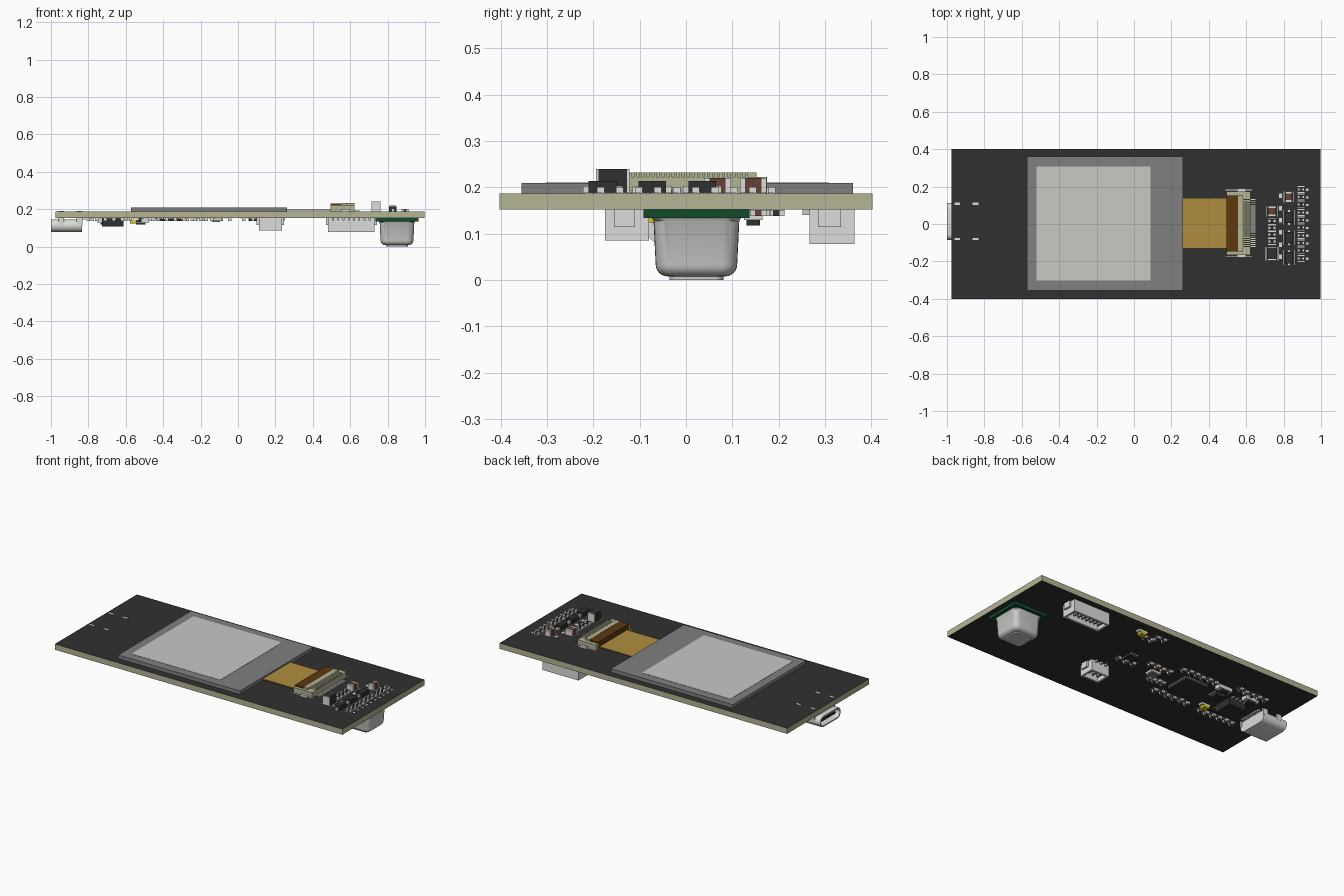
import bpy, bmesh, math, random
from mathutils import Vector

if "Cube" in bpy.data.objects:
    bpy.data.objects.remove(bpy.data.objects["Cube"])

random.seed(4)
TOP, BOT = 0.187, 0.152          # board faces

COLOURS = {
    "mask_black": (0.030, 0.030, 0.030), "board_edge": (0.46, 0.46, 0.30),
    "glass_grey": (0.21, 0.215, 0.21), "screen_light": (0.58, 0.58, 0.56),
    "flex_gold": (0.43, 0.27, 0.05), "latch_brown": (0.11, 0.040, 0.005),
    "ceramic_brown": (0.13, 0.055, 0.04), "module_green": (0.006, 0.07, 0.025),
    "lamp_yellow": (0.70, 0.56, 0.01), "metal_white": (0.72, 0.72, 0.70)}
MATS = {}
for n, c in COLOURS.items():
    MATS[n] = bpy.data.materials.new(n)
    MATS[n].diffuse_color = (*c, 1)


def finish(name, bm, mats):
    bmesh.ops.recalc_face_normals(bm, faces=bm.faces)
    me = bpy.data.meshes.new(name)
    bm.to_mesh(me)
    bm.free()
    for m in mats:
        me.materials.append(MATS[m])
    ob = bpy.data.objects.new(name, me)
    bpy.context.collection.objects.link(ob)
    return ob


def boxes(name, items):
    """One object out of boxes (x0, x1, y0, y1, z0, z1, colour)."""
    bm, mats = bmesh.new(), []
    for x0, x1, y0, y1, z0, z1, m in items:
        if m not in mats:
            mats.append(m)
        r = bmesh.ops.create_cube(bm, size=1)
        for v in r["verts"]:
            v.co = Vector((x0 if v.co.x < 0 else x1, y0 if v.co.y < 0 else y1,
                           z0 if v.co.z < 0 else z1))
        for f in {f for v in r["verts"] for f in v.link_faces}:
            f.material_index = mats.index(m)
    return finish(name, bm, mats)


def rrect(w, d, r, n=6):
    """Rounded rectangle outline with half sizes w, d."""
    pts = []
    for k, (sx, sy) in enumerate([(1, 1), (-1, 1), (-1, -1), (1, -1)]):
        for i in range(n + 1):
            a = math.pi / 2 * (k + i / n)
            pts.append((sx * (w - r) + r * math.cos(a), sy * (d - r) + r * math.sin(a)))
    return pts


def loft(name, rings, mat, angle=35):
    """Skin closed rings of points and cap both ends."""
    bm = bmesh.new()
    rows = [[bm.verts.new(p) for p in r] for r in rings]
    for a, b in zip(rows, rows[1:]):
        for i in range(len(a)):
            j = (i + 1) % len(a)
            bm.faces.new((a[i], a[j], b[j], b[i]))
    bm.faces.new(rows[0])
    bm.faces.new(rows[-1])
    ob = finish(name, bm, [mat])
    bpy.context.view_layer.objects.active = ob
    ob.select_set(True)
    bpy.ops.object.shade_smooth_by_angle(angle=math.radians(angle))
    ob.select_set(False)
    return ob


def span(side, h, lift=0):
    """Height range for a part on the top (1) or bottom (-1) of the board."""
    return (TOP + lift, TOP + h) if side > 0 else (BOT - h, BOT - lift)


def passive(name, x, y, l, w, h, side, axis, body, silk=True, cap=0.2):
    """Two-terminal part with metal ends and outline marks on the board."""
    z, s, c = span(side, h), span(side, 0.0015), l * cap
    rows = [(-l/2, -l/2 + c, -w/2, w/2, *z, "metal_white"),
            (-l/2 + c, l/2 - c, -w/2, w/2, *z, body),
            (l/2 - c, l/2, -w/2, w/2, *z, "metal_white")]
    if silk:
        for k in (-1, 1):
            e = k * (w/2 + 0.008)
            rows.append((-l/2, l/2, e - 0.002, e + 0.002, *s, "metal_white"))
    out = []
    for a, b, p, q, z0, z1, m in rows:
        out.append((x+a, x+b, y+p, y+q, z0, z1, m) if axis == "x" else (x+p, x+q, y+a, y+b, z0, z1, m))
    boxes(name, out)


def chip(name, x, y, w, d, h, pins, sides="xy", lead=0.012):
    """Black package under the board with rows of leads."""
    out = [(x - w/2, x + w/2, y - d/2, y + d/2, BOT - h, BOT, "mask_black")]
    for i in range(pins):
        t = (i + 0.5) / pins - 0.5
        for k in (-1, 1):
            if "x" in sides:
                e, c = x + k * (w/2 + lead/2), y + t * d
                out.append((e - lead/2, e + lead/2, c - d/pins/4, c + d/pins/4, BOT - 0.005, BOT, "metal_white"))
            if "y" in sides:
                e, c = y + k * (d/2 + lead/2), x + t * w
                out.append((c - w/pins/4, c + w/pins/4, e - lead/2, e + lead/2, BOT - 0.005, BOT, "metal_white"))
    boxes(name, out)


def socket(name, x0, x1, y0, y1, z0, pins, pin_side):
    """Open tray socket facing down, with contacts inside and solder legs."""
    t = 0.012
    out = [(x0, x1, y0, y0 + t, z0, BOT, "metal_white"), (x0, x1, y1 - t, y1, z0, BOT, "metal_white"),
           (x0, x0 + t, y0 + t, y1 - t, z0, BOT, "metal_white"), (x1 - t, x1, y0 + t, y1 - t, z0, BOT, "metal_white"),
           (x0 + t, x1 - t, y0 + t, y1 - t, BOT - 0.02, BOT, "screen_light"),
           (x0 - 0.012, x0, y0 + 0.02, y1 - 0.03, 0.115, BOT, "metal_white"),
           (x1, x1 + 0.012, y0 + 0.02, y1 - 0.03, 0.115, BOT, "metal_white")]
    e = y0 if pin_side < 0 else y1
    for i in range(pins):
        c = x0 + t + (x1 - x0 - 2 * t) * (i + 0.5) / pins
        out.append((c - 0.005, c + 0.005, (y0 + y1)/2 - 0.02, (y0 + y1)/2 + 0.02, z0 + 0.015, BOT, "glass_grey"))
        out.append((c - 0.005, c + 0.005, e - 0.015, e + 0.015, BOT - 0.012, BOT, "screen_light"))
    boxes(name, out)


# Board: dark faces, bare edges
board = boxes("board", [(-0.975, 0.997, -0.402, 0.402, BOT, TOP, "mask_black")])
board.data.materials.append(MATS["board_edge"])
for f in board.data.polygons:
    f.material_index = 0 if abs(f.normal.z) > 0.5 else 1

# Display, flex cable and its latch connector
boxes("display_glass", [(-0.573, 0.262, -0.355, 0.36, TOP, 0.209, "glass_grey")])
boxes("display_screen", [(-0.52, 0.088, -0.302, 0.307, 0.209, 0.2105, "screen_light")])
boxes("flex_cable", [(0.255, 0.52, -0.132, 0.14, 0.193, 0.199, "flex_gold")])
comb = [(0.56, 0.622, -0.165, 0.175, TOP, 0.222, "board_edge"),
        (0.495, 0.56, -0.165, -0.147, TOP, 0.222, "board_edge"),
        (0.495, 0.56, 0.152, 0.175, TOP, 0.222, "board_edge"),
        (0.555, 0.582, -0.147, 0.152, 0.222, 0.232, "board_edge"),
        (0.55, 0.60, 0.175, 0.190, TOP, 0.20, "metal_white"),
        (0.55, 0.60, -0.180, -0.165, TOP, 0.20, "metal_white")]
for i in range(24):
    y = -0.12 + 0.25 * i / 23
    comb.append((0.582, 0.622, y - 0.003, y + 0.003, 0.222, 0.232, "board_edge"))
    comb.append((0.622, 0.65, y - 0.0025, y + 0.0025, TOP, 0.193, "metal_white"))
for y in (-0.172, 0.182):
    comb.append((0.488, 0.63, y - 0.002, y + 0.002, TOP, 0.1885, "metal_white"))
boxes("flex_connector", comb)
boxes("connector_latch", [(0.495, 0.556, -0.147, 0.152, 0.2, 0.231, "latch_brown")])

# Top side power parts
passive("inductor", 0.738, -0.158, 0.072, 0.048, 0.053, 1, "y", "mask_black", cap=0.08)
passive("large_capacitor", 0.738, 0.068, 0.058, 0.045, 0.033, 1, "y", "ceramic_brown")
passive("large_capacitor", 0.828, 0.145, 0.058, 0.035, 0.033, 1, "y", "ceramic_brown")
for y in (-0.18, -0.073, 0.035):
    boxes("diode", [(0.808, 0.848, y - 0.03, y + 0.03, TOP, 0.214, "mask_black"),
                    (0.82, 0.836, y - 0.042, y + 0.042, TOP, 0.203, "metal_white"),
                    (0.798, 0.801, y - 0.04, y + 0.04, TOP, 0.1885, "metal_white"),
                    (0.855, 0.858, y - 0.04, y + 0.04, TOP, 0.1885, "metal_white")])
for i in range(10):
    y = 0.185 - i * 0.041
    passive("small_resistor", 0.893, y, 0.036, 0.016, 0.014, 1, "x",
            "ceramic_brown" if i % 3 == 0 else "mask_black", cap=0.3)
    boxes("outline_mark", [(0.92, 0.934, y - 0.008, y + 0.004, TOP, 0.1885, "metal_white")])
for i in range(4):
    passive("small_resistor", 0.738, 0.015 - i * 0.036, 0.042, 0.016, 0.014, 1, "x", "mask_black", cap=0.3)
for i in range(6):
    y = 0.15 - i * 0.065
    boxes("outline_mark", [(0.775, 0.79, y - 0.012, y + 0.012, TOP, 0.1885, "metal_white")])

# Sensor dome on its small green board
boxes("sensor_board", [(0.735, 0.965, -0.092, 0.137, 0.134, BOT, "module_green")])
rings = []
for z, e, r in [(0.134, 0.096, 0.03), (0.128, 0.0925, 0.034), (0.034, 0.088, 0.034)] + \
        [(0.034 - 0.026 * math.sin(a), 0.088 - 0.026 * (1 - math.cos(a)), 0.034 - 0.018 * (1 - math.cos(a)))
         for a in [math.pi / 2 * i / 6 for i in range(1, 7)]]:
    rings.append([(0.85 + px, 0.0225 + py, z) for px, py in rrect(e, e, r)])
loft("sensor_dome", rings, "screen_light")
loft("sensor_window", [[(0.85 + a, 0.0225 + b, z) for a, b in rrect(0.058, 0.058, 0.02)]
                       for z in (0.008, 0.0)], "screen_light")

# Charging port: hollow rounded shell, tongue and mounting tabs
def port_ring(x, inset):
    return [(x, 0.0135 + a, 0.1125 + b) for a, b in rrect(0.1 - inset, 0.0335 - inset, 0.0333 - inset)]

loft("port_shell", [port_ring(-0.835, 0), port_ring(-1.0, 0), port_ring(-1.0, 0.008),
                    port_ring(-0.88, 0.008)], "metal_white")
boxes("port_tongue", [(-0.985, -0.88, -0.055, 0.082, 0.106, 0.119, "mask_black")])
boxes("port_tabs", [(x - 0.016, x + 0.016, y - 0.006, y + 0.006, 0.115, 0.1895, "metal_white")
                    for x in (-0.945, -0.848) for y in (-0.08, 0.108)])
boxes("port_contacts", [(-0.835, -0.815, y - 0.004, y + 0.004, BOT - 0.008, BOT, "metal_white")
                        for y in [-0.055 + 0.0125 * i for i in range(12)]])

# Cable sockets under the board
socket("wide_socket", 0.482, 0.73, 0.266, 0.364, 0.078, 8, -1)
socket("small_socket", 0.112, 0.235, -0.175, -0.08, 0.085, 3, 1)

# Chips under the board
chip("main_chip", -0.36, 0.03, 0.15, 0.15, 0.016, 12, lead=0.008)
chip("regulator", -0.67, 0.025, 0.115, 0.12, 0.044, 4, "y", 0.025)
chip("memory_chip", -0.54, 0.06, 0.05, 0.06, 0.02, 4, "x")
chip("sensor_chip", 0.09, 0.08, 0.06, 0.05, 0.015, 3, "y")
boxes("crystal", [(-0.15, -0.085, -0.005, 0.05, 0.137, BOT, "screen_light"),
                  (-0.14, -0.095, 0.005, 0.04, 0.133, 0.137, "glass_grey")])

# Push buttons and indicator lamps
for x in (-0.52, -0.71):
    boxes("push_button", [(x - 0.045, x + 0.045, 0.125, 0.165, 0.13, BOT, "metal_white"),
                          (x - 0.025, x + 0.025, 0.13, 0.16, 0.118, 0.13, "mask_black")])
for x, y in [(0.22, 0.33), (-0.56, -0.065)]:
    boxes("lamp", [(x - 0.03, x + 0.03, y - 0.015, y + 0.015, 0.14, BOT, "metal_white"),
                   (x - 0.018, x + 0.018, y - 0.018, y + 0.018, 0.124, 0.14, "lamp_yellow")])

# Small parts under the board: rows of (x, y, count, step)
for x, y, n, s in [(-0.47, -0.11, 6, 0.045), (-0.45, 0.16, 6, 0.045), (-0.23, -0.03, 4, 0.03),
                   (0.03, 0.03, 3, 0.05), (0.11, 0.33, 2, -0.045), (0.12, 0.29, 2, 0.05),
                   (-0.8, -0.12, 6, 0.045), (-0.78, 0.19, 5, 0.045), (-0.18, 0.09, 4, 0.045)]:
    for i in range(n):
        passive("chip_part", x + i * s, y + random.uniform(-0.006, 0.006), 0.036, 0.018, 0.014, -1, "y",
                random.choice(["mask_black", "ceramic_brown", "mask_black"]), cap=0.3)

for m in bpy.data.materials:
    if m.users and not m.is_grease_pencil:
        m.use_nodes = True
        m.node_tree.nodes["Principled BSDF"].inputs["Base Color"].default_value = m.diffuse_color
